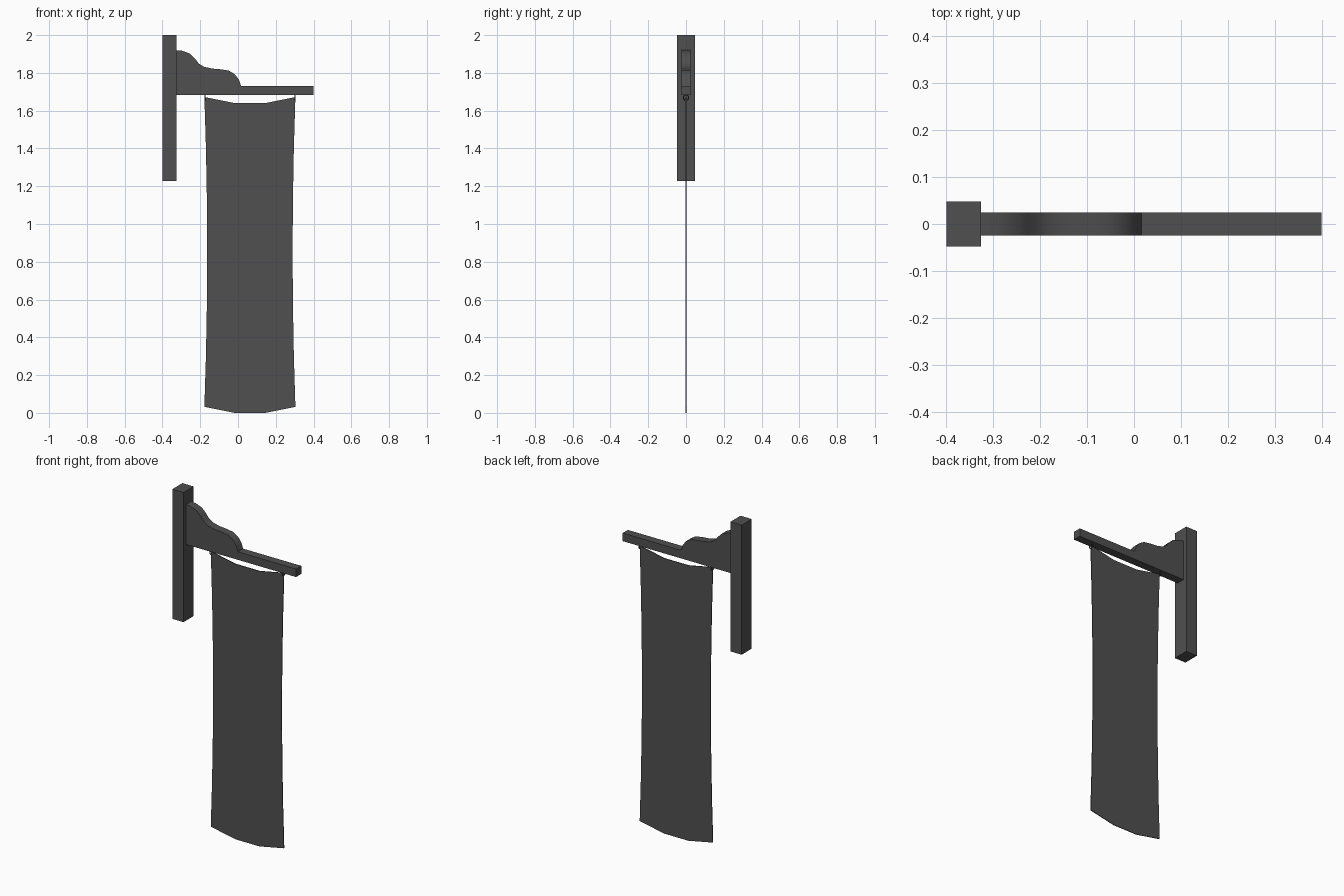
import bpy, bmesh, math

if "Cube" in bpy.data.objects:
    bpy.data.objects.remove(bpy.data.objects["Cube"])

# Dark charcoal finish shared by all parts
dark = bpy.data.materials.new("charcoal")
dark.diffuse_color = (0.08, 0.08, 0.08, 1)
dark.use_nodes = True
dark.node_tree.nodes["Principled BSDF"].inputs["Base Color"].default_value = dark.diffuse_color


def add_mesh(name, verts, faces):
    mesh = bpy.data.meshes.new(name)
    mesh.from_pydata(verts, [], faces)
    mesh.update()
    obj = bpy.data.objects.new(name, mesh)
    bpy.context.collection.objects.link(obj)
    obj.data.materials.append(dark)
    return obj


def box(name, x0, x1, y, z0, z1):
    bpy.ops.mesh.primitive_cube_add(size=1, location=((x0 + x1) / 2, 0, (z0 + z1) / 2))
    obj = bpy.context.object
    obj.name = name
    obj.scale = (x1 - x0, 2 * y, z1 - z0)
    bpy.ops.object.transform_apply(location=False, rotation=False, scale=True)
    obj.data.materials.append(dark)
    return obj


def smooth(obj, angle=35):
    bpy.ops.object.select_all(action='DESELECT')
    obj.select_set(True)
    bpy.context.view_layer.objects.active = obj
    bpy.ops.object.shade_smooth_by_angle(angle=math.radians(angle))


# Wall post and horizontal arm
box("post", -0.40, -0.326, 0.0475, 1.228, 2.0)
box("arm", -0.326, 0.40, 0.0245, 1.682, 1.73)

# Scrolled bracket on top of the arm
profile = [(-.326, 1.73), (-.326, 1.92), (-.294, 1.917), (-.255, 1.902), (-.228, 1.876),
           (-.207, 1.849), (-.181, 1.833), (-.14, 1.823), (-.093, 1.819), (-.048, 1.812),
           (-.016, 1.792), (.006, 1.762), (.016, 1.73)]
n = len(profile)
verts = [(x, y, z) for y in (-0.0245, 0.0245) for x, z in profile]
faces = [tuple(range(n)), tuple(range(2 * n - 1, n - 1, -1))]
faces += [(i, i + n, (i + 1) % n + n, (i + 1) % n) for i in range(n)]
bracket = add_mesh("bracket", verts, faces)
bm = bmesh.new()
bm.from_mesh(bracket.data)
bmesh.ops.recalc_face_normals(bm, faces=bm.faces)
bm.to_mesh(bracket.data)
bm.free()
smooth(bracket)

# Hanging cloth: thin sheet, pinched at the waist, sagging at top and bottom
cols, rows = 3, 6
centre = 0.063
verts = []
for r in range(rows + 1):
    t = r / rows
    half = 0.226 + 0.015 * abs(2 * t - 1) ** 2
    for c in range(cols + 1):
        sag = 0.032 if 0 < c < cols else 0
        verts.append((centre + half * (2 * c / cols - 1), 0, 0.032 + 1.640 * t - sag))
w = cols + 1
faces = [(r * w + c, r * w + c + 1, (r + 1) * w + c + 1, (r + 1) * w + c)
         for r in range(rows) for c in range(cols)]
cloth = add_mesh("cloth", verts, faces)
solid = cloth.modifiers.new("thickness", 'SOLIDIFY')
solid.thickness = 0.004
solid.offset = 0

# Small rings tying the cloth corners to the arm
for side, x in (("left", -0.175), ("right", 0.301)):
    bpy.ops.mesh.primitive_torus_add(major_segments=12, minor_segments=6,
                                     major_radius=0.014, minor_radius=0.003,
                                     location=(x, 0, 1.669),
                                     rotation=(0, math.pi / 2, 0))
    ring = bpy.context.object
    ring.name = side + "_ring"
    ring.data.materials.append(dark)
    smooth(ring, 60)
